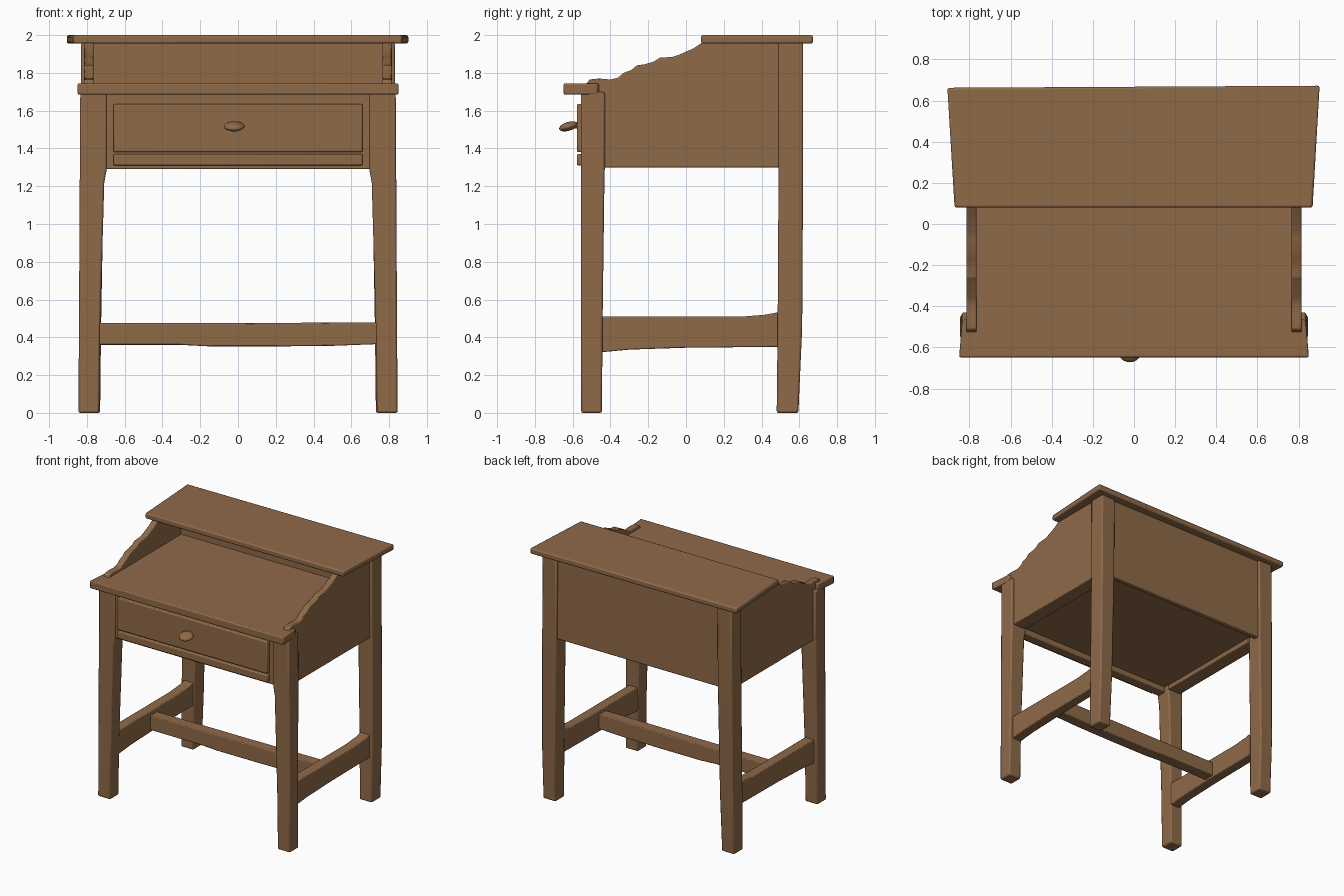
import bpy, bmesh, math
from mathutils import Vector

if "Cube" in bpy.data.objects:
    bpy.data.objects.remove(bpy.data.objects["Cube"])

wood = bpy.data.materials.new("warm_brown_wood")
wood.diffuse_color = (0.275, 0.143, 0.066, 1)
wood.use_nodes = True
wood.node_tree.nodes["Principled BSDF"].inputs["Base Color"].default_value = wood.diffuse_color


def finish(name, bm, bevel=0.0):
    bmesh.ops.recalc_face_normals(bm, faces=bm.faces)
    me = bpy.data.meshes.new(name)
    bm.to_mesh(me)
    bm.free()
    me.materials.append(wood)
    ob = bpy.data.objects.new(name, me)
    bpy.context.collection.objects.link(ob)
    if bevel:
        m = ob.modifiers.new("soft_edges", 'BEVEL')
        m.width = bevel
        m.segments = 2
        m.limit_method = 'ANGLE'
    bpy.context.view_layer.objects.active = ob
    ob.select_set(True)
    bpy.ops.object.shade_smooth_by_angle(angle=math.radians(35))
    ob.select_set(False)
    return ob


def prism(name, pts, axis, lo, hi, bevel=0.0):
    """Extrude a closed profile along an axis (0=x with yz pts, 1=y with xz, 2=z with xy)."""
    bm = bmesh.new()

    def place(p, d):
        c = list(p)
        c.insert(axis, d)
        return bm.verts.new(c)
    a = [place(p, lo) for p in pts]
    b = [place(p, hi) for p in pts]
    bm.faces.new(a)
    bm.faces.new(b[::-1])
    for i in range(len(a)):
        j = (i + 1) % len(a)
        bm.faces.new((a[i], b[i], b[j], a[j]))
    return finish(name, bm, bevel)


def box(name, x, y, z, bevel=0.006):
    return prism(name, [(x[0], y[0]), (x[1], y[0]), (x[1], y[1]), (x[0], y[1])],
                 2, z[0], z[1], bevel)


def leg(name, s, sections):
    """Loft rectangles (z, inner x, outer x, front y, back y)."""
    bm = bmesh.new()
    rings = [[bm.verts.new((s * x, y, z)) for x, y in
              ((xi, yf), (xo, yf), (xo, yb), (xi, yb))] for z, xi, xo, yf, yb in sections]
    bm.faces.new(rings[0])
    bm.faces.new(rings[-1])
    for a, b in zip(rings, rings[1:]):
        for i in range(4):
            bm.faces.new((a[i], a[(i + 1) % 4], b[(i + 1) % 4], b[i]))
    return finish(name, bm, 0.01)


# Side panel outline (y, z) with the wavy sloping upper edge
side_profile = [(-.50, 1.30), (.52, 1.30), (.52, 1.96), (.085, 1.96), (.04, 1.93),
                (-.04, 1.895), (-.07, 1.885), (-.14, 1.88), (-.17, 1.86), (-.22, 1.845),
                (-.26, 1.84), (-.29, 1.815), (-.33, 1.80), (-.36, 1.775), (-.40, 1.765),
                (-.46, 1.77), (-.51, 1.765), (-.53, 1.74), (-.50, 1.70)]

# Mirrored parts: legs, sides, side stretchers and lower rails
for s, tag in ((-1, "left"), (1, "right")):
    leg("front_leg_" + tag, s, [(0, .735, .845, -.555, -.445), (.45, .73, .842, -.557, -.442),
                                (1.22, .708, .838, -.557, -.432), (1.29, .695, .837, -.557, -.43),
                                (1.70, .695, .835, -.557, -.43)])
    leg("back_leg_" + tag, s, [(0, .73, .84, .48, .595), (.45, .725, .84, .485, .615),
                               (1.29, .71, .835, .49, .62), (1.96, .705, .83, .49, .62)])
    x = sorted((s * .765, s * .815))
    prism("side_panel_" + tag, side_profile, 0, x[0], x[1], 0.006)
    x = sorted((s * .735, s * .815))
    prism("side_stretcher_" + tag,
          [(-.46, .32), (-.30, .335), (0, .345), (.50, .35), (.50, .535), (.42, .52),
           (.30, .51), (-.46, .51)], 0, x[0], x[1], 0.006)
    box("lower_side_rail_" + tag, sorted((s * .70, s * .78)), (-.46, .50), (1.30, 1.36))

# Centre stretcher
prism("centre_stretcher", [(-.76, .36), (-.3, .36), (-.15, .352), (.2, .352), (.5, .355),
                           (.76, .365), (.76, .48), (0, .475), (-.76, .475)],
      1, -.05, .04, 0.006)

# Case
box("back_panel", (-.74, .74), (.56, .60), (1.30, 1.96))
box("inner_back_board", (-.78, .78), (.38, .40), (1.60, 1.96), 0)
box("case_bottom", (-.77, .77), (-.50, .57), (1.335, 1.36), 0)
box("front_frame", (-.71, .71), (-.545, -.47), (1.29, 1.70))

# Drawer with trim strip and pull
box("drawer_front", (-.66, .66), (-.578, -.53), (1.38, 1.635), 0.008)
box("drawer_trim_strip", (-.66, .66), (-.578, -.53), (1.31, 1.37), 0.008)
box("knob_stem", (-.035, -.005), (-.63, -.57), (1.505, 1.53), 0.008)
bm = bmesh.new()
bmesh.ops.create_uvsphere(bm, u_segments=20, v_segments=12, radius=1)
for v in bm.verts:
    v.co = Vector((v.co.x * .055 - .02, v.co.y * .05 - .622,
                   v.co.z * .024 + 1.517 + v.co.y * .012))
finish("drawer_knob", bm)

# Writing top: wide lip in front, narrower between the side panels
prism("writing_top", [(-.85, -.648), (.85, -.648), (.835, -.47), (.79, -.45), (.79, .39),
                      (-.79, .39), (-.79, -.45), (-.835, -.47)], 2, 1.685, 1.745, 0.008)

# Upper shelf, slightly wider at the back
prism("upper_shelf", [(-.872, .08), (.868, .08), (.902, .672), (-.907, .662)],
      2, 1.955, 2.0, 0.01)
